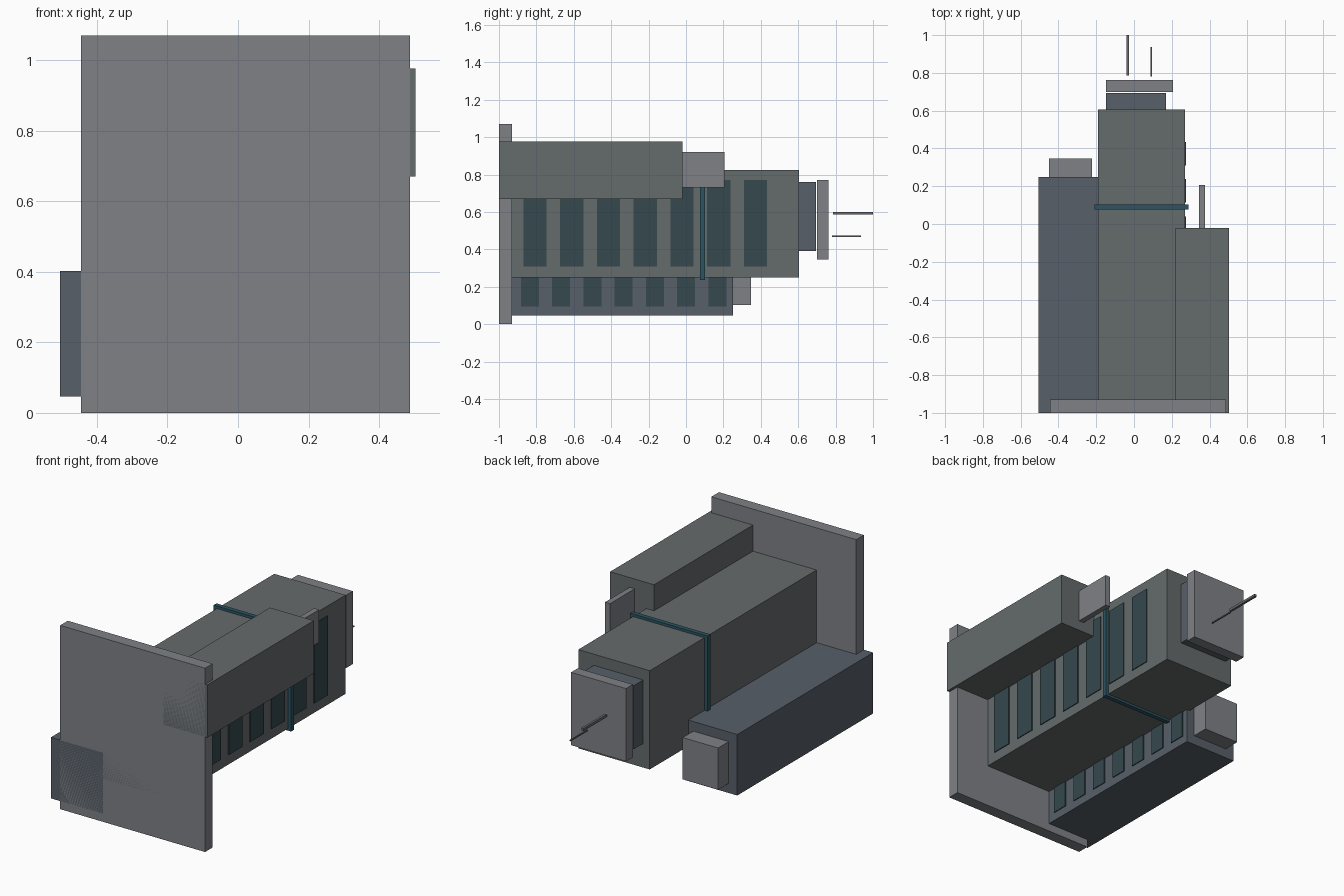
import bpy

if "Cube" in bpy.data.objects:
    bpy.data.objects.remove(bpy.data.objects["Cube"])


def material(name, rgb):
    m = bpy.data.materials.new(name)
    m.diffuse_color = (*rgb, 1.0)
    m.use_nodes = True
    m.node_tree.nodes["Principled BSDF"].inputs["Base Color"].default_value = m.diffuse_color
    return m


HULL = material("hull_grey", (0.13, 0.145, 0.15))
PANEL = material("panel_grey", (0.21, 0.22, 0.24))
SLATE = material("slate_blue", (0.095, 0.115, 0.14))
GLASS = material("dark_glass", (0.035, 0.065, 0.075))
TEAL = material("teal_trim", (0.025, 0.09, 0.12))


def box(name, x, y, z, mat):
    """Axis-aligned box given as (min, max) ranges."""
    bpy.ops.mesh.primitive_cube_add(size=1, location=[(a + b) / 2 for a, b in (x, y, z)])
    ob = bpy.context.object
    ob.name = name
    ob.scale = [b - a for a, b in (x, y, z)]
    bpy.ops.object.transform_apply(location=False, rotation=False, scale=True)
    ob.data.materials.append(mat)
    return ob


# Front plate and the three long blocks
box("front_plate", (-0.445, 0.488), (-1.0, -0.93), (0.0, 1.07), PANEL)
box("main_block", (-0.19, 0.27), (-1.0, 0.605), (0.25, 0.825), HULL)
box("upper_block", (0.22, 0.503), (-1.0, -0.02), (0.67, 0.977), HULL)
box("lower_block", (-0.505, -0.17), (-1.0, 0.25), (0.047, 0.402), SLATE)

# End pieces at the rear
box("upper_fin", (0.345, 0.377), (-0.02, 0.207), (0.73, 0.92), PANEL)
box("lower_end_cap", (-0.45, -0.222), (0.25, 0.347), (0.103, 0.346), PANEL)
box("main_end_collar", (-0.148, 0.17), (0.605, 0.694), (0.39, 0.76), SLATE)
box("main_end_plate", (-0.148, 0.206), (0.70, 0.763), (0.346, 0.77), PANEL)

# Thin rods behind the end plate
box("long_rod", (-0.041, -0.027), (0.787, 1.0), (0.585, 0.60), HULL)
box("short_rod", (0.087, 0.094), (0.78, 0.936), (0.466, 0.473), HULL)

# Window rows on the right-hand faces
for i in range(7):
    y = -0.869 + i * 0.1965
    box(f"main_window_{i + 1}", (0.262, 0.275), (y, y + 0.124), (0.308, 0.77), GLASS)
    y = -0.883 + i * 0.167
    box(f"lower_window_{i + 1}", (-0.178, -0.165), (y, y + 0.097), (0.095, 0.35), GLASS)

# Trim band wrapped round the main block
BAND = (0.076, 0.102)
box("band_top", (-0.21, 0.288), BAND, (0.82, 0.84), TEAL)
box("band_bottom", (-0.21, 0.288), BAND, (0.237, 0.255), TEAL)
box("band_left", (-0.21, -0.185), BAND, (0.255, 0.82), TEAL)
box("band_right", (0.265, 0.288), BAND, (0.255, 0.82), TEAL)
